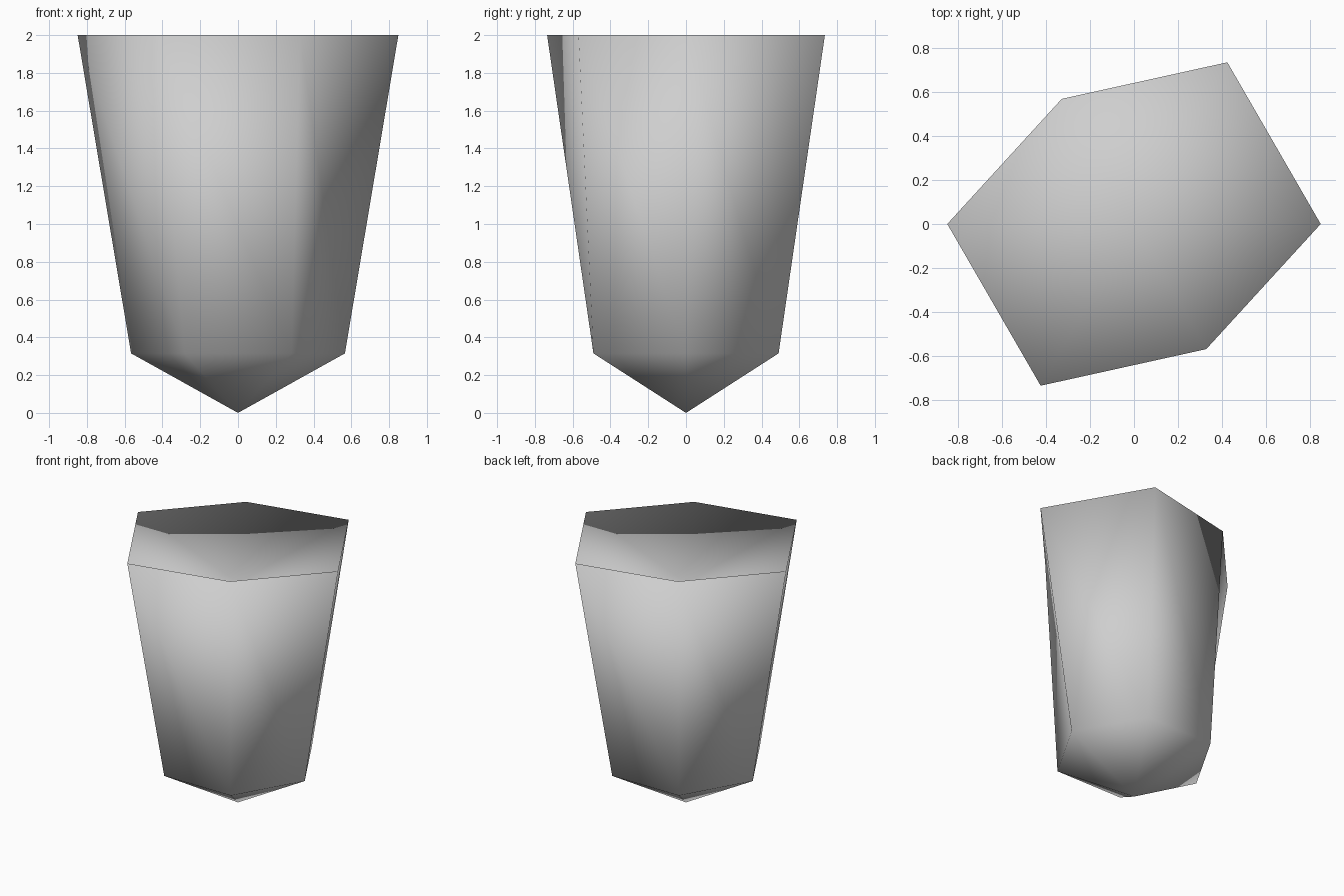
import bpy
import bmesh
from math import cos, sin, pi

RIM_RADIUS, RIM_Z = 0.849, 2.0
BASE_RADIUS, BASE_Z = 0.566, 0.315
PINCHED = {2: 0.657, 5: 0.657}  # two opposite rim corners are pulled inwards
SIDES = 6

if "Cube" in bpy.data.objects:
    bpy.data.objects.remove(bpy.data.objects["Cube"], do_unlink=True)


def flat_material(name, colour):
    mat = bpy.data.materials.new(name)
    mat.use_nodes = True
    mat.diffuse_color = colour
    mat.node_tree.nodes["Principled BSDF"].inputs["Base Color"].default_value = colour
    return mat


def corner(bm, i, radius, z):
    angle = 2 * pi * i / SIDES
    return bm.verts.new((radius * cos(angle), radius * sin(angle), z))


bm = bmesh.new()
rim = [corner(bm, i, PINCHED.get(i, RIM_RADIUS), RIM_Z) for i in range(SIDES)]
base = [corner(bm, i, BASE_RADIUS, BASE_Z) for i in range(SIDES)]
tip = bm.verts.new((0, 0, 0))
hollow = bm.verts.new((0, 0, RIM_Z - BASE_Z))

# Tapering walls, the pointed underside and the sunken top
for i in range(SIDES):
    j = (i + 1) % SIDES
    bm.faces.new((rim[i], base[i], base[j]))
    bm.faces.new((rim[i], base[j], rim[j]))
    bm.faces.new((base[i], tip, base[j]))
    bm.faces.new((rim[i], rim[j], hollow))

bmesh.ops.recalc_face_normals(bm, faces=bm.faces)
for face in bm.faces:
    face.smooth = True

mesh = bpy.data.meshes.new("crystal")
bm.to_mesh(mesh)
bm.free()
mesh.materials.append(flat_material("mid grey", (0.62, 0.62, 0.62, 1)))
bpy.context.collection.objects.link(bpy.data.objects.new("crystal", mesh))
